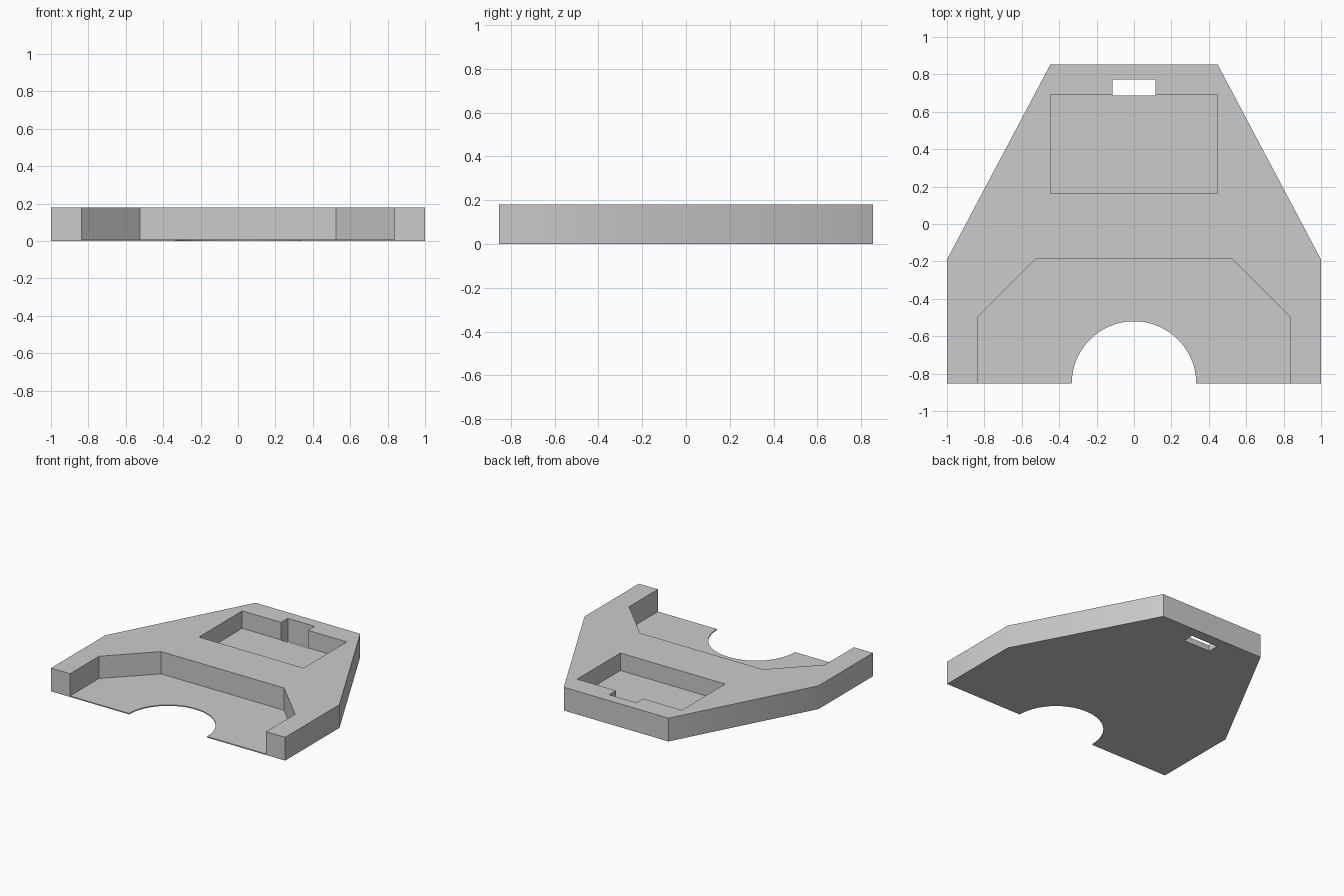
import bpy
import bmesh
from math import cos, sin, pi, radians

cube = bpy.data.objects.get("Cube")
if cube:
    bpy.data.objects.remove(cube, do_unlink=True)

HEIGHT = 0.18
FRONT = -0.853
BACK = 0.853
OVER = 0.1  # how far cutters reach past the surfaces

grey = bpy.data.materials.new("light_grey")
grey.use_nodes = True
colour = (0.6, 0.6, 0.6, 1)
grey.diffuse_color = colour
grey.node_tree.nodes["Principled BSDF"].inputs["Base Color"].default_value = colour


def prism(name, outline, bottom, top):
    """Extrude a flat outline straight up into a solid."""
    bm = bmesh.new()
    face = bm.faces.new([bm.verts.new((x, y, bottom)) for x, y in outline])
    grown = bmesh.ops.extrude_face_region(bm, geom=[face])["geom"]
    verts = [v for v in grown if isinstance(v, bmesh.types.BMVert)]
    bmesh.ops.translate(bm, vec=(0, 0, top - bottom), verts=verts)
    bmesh.ops.recalc_face_normals(bm, faces=bm.faces)
    mesh = bpy.data.meshes.new(name)
    bm.to_mesh(mesh)
    bm.free()
    mesh.materials.append(grey)
    obj = bpy.data.objects.new(name, mesh)
    bpy.context.collection.objects.link(obj)
    return obj


def mirrored(right_half):
    """Complete a symmetric outline from its +x half."""
    return right_half + [(-x, y) for x, y in reversed(right_half)]


def rectangle(half_width, y0, y1):
    return mirrored([(half_width, y0), (half_width, y1)])


# Tapered body
body = prism("tapered_body",
             mirrored([(1, FRONT), (1, -0.19), (0.447, BACK)]), 0, HEIGHT)

# Cutters: front recess, rear pocket, through slot, round front notch
arc = [(0.333 * cos(2 * pi * i / 64), FRONT + 0.333 * sin(2 * pi * i / 64))
       for i in range(64)]
cutters = [
    prism("recess_cutter", mirrored([(0.837, FRONT - OVER), (0.837, -0.5), (0.525, -0.188)]),
          0.008, HEIGHT + OVER),
    prism("pocket_cutter", rectangle(0.447, 0.162, 0.69), 0.045, HEIGHT + OVER),
    prism("slot_cutter", rectangle(0.115, 0.686, 0.772), -OVER, HEIGHT + OVER),
    prism("notch_cutter", arc, -OVER, HEIGHT + OVER),
]

bpy.ops.object.select_all(action='DESELECT')
body.select_set(True)
bpy.context.view_layer.objects.active = body
for cutter in cutters:
    cutter.hide_render = True
    cut = body.modifiers.new(cutter.name, 'BOOLEAN')
    cut.operation = 'DIFFERENCE'
    cut.solver = 'EXACT'
    cut.object = cutter
    bpy.ops.object.modifier_apply(modifier=cut.name)
    bpy.data.objects.remove(cutter, do_unlink=True)

# Shade gentle bends smooth, keep the machined edges sharp
bpy.ops.object.shade_smooth_by_angle(angle=radians(30))
